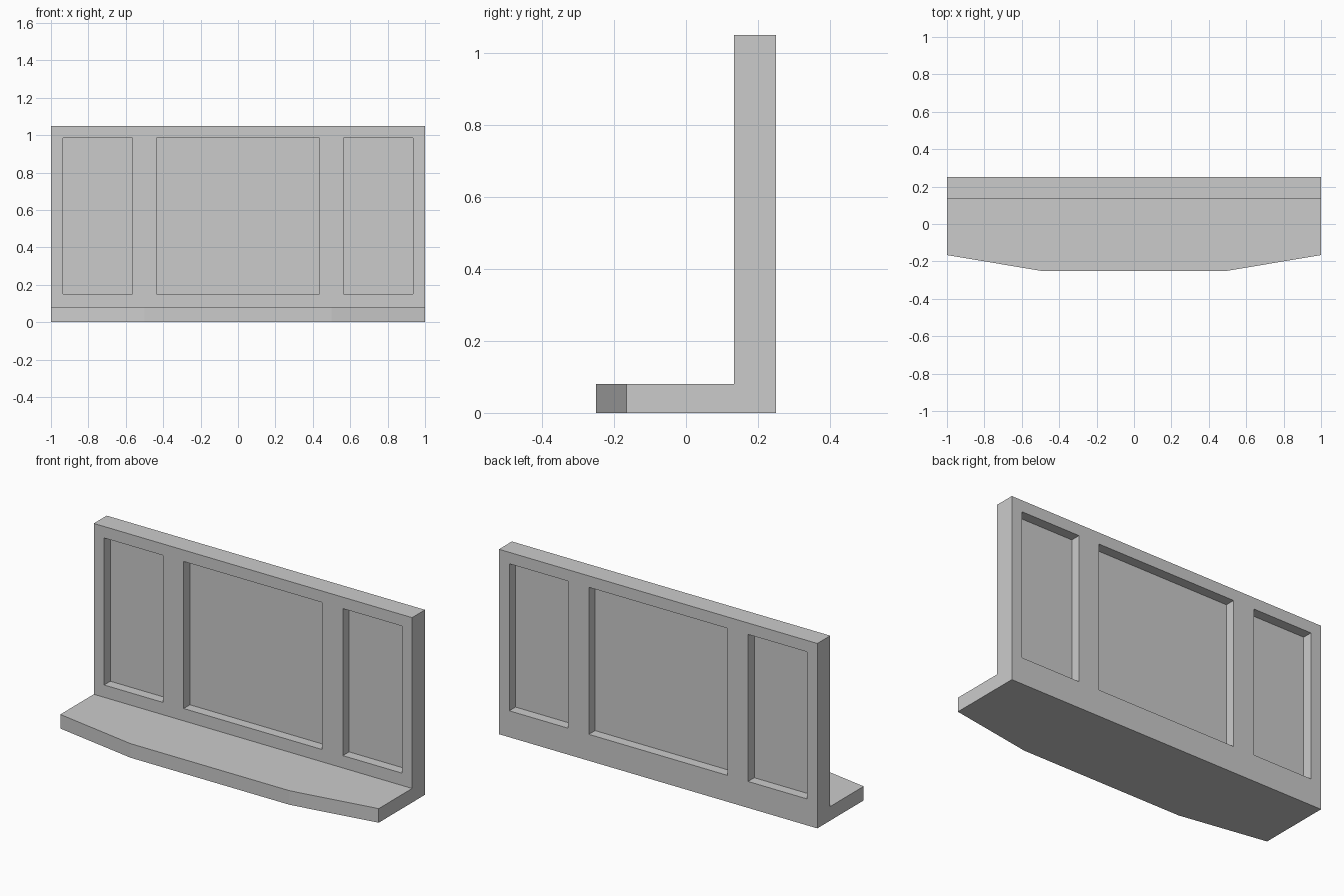
import bpy, bmesh
from mathutils import Vector

if "Cube" in bpy.data.objects:
    bpy.data.objects.remove(bpy.data.objects["Cube"])

WALL_FRONT, BACK = 0.134, 0.25
XS = [-1, -0.935, -0.565, -0.435, 0.435, 0.565, 0.935, 1]
ZS = [0, 0.15, 0.985, 1.05]


def finish(name, bm):
    bmesh.ops.dissolve_limit(bm, angle_limit=0.001, verts=bm.verts, edges=bm.edges)
    bmesh.ops.recalc_face_normals(bm, faces=bm.faces)
    me = bpy.data.meshes.new(name)
    bm.to_mesh(me)
    bm.free()
    ob = bpy.data.objects.new(name, me)
    bpy.context.collection.objects.link(ob)
    return ob


def extrude(bm, offset):
    bmesh.ops.solidify
    res = bmesh.ops.extrude_face_region(bm, geom=bm.faces[:], use_keep_orig=True)
    verts = [g for g in res["geom"] if isinstance(g, bmesh.types.BMVert)]
    bmesh.ops.translate(bm, verts=verts, vec=Vector(offset))


# Wall frame: grid of cells with three openings left out, then given thickness
bm = bmesh.new()
grid = [[bm.verts.new((x, WALL_FRONT, z)) for z in ZS] for x in XS]
for i in range(len(XS) - 1):
    for j in range(len(ZS) - 1):
        if not (j == 1 and i % 2 == 1):
            bm.faces.new((grid[i][j], grid[i + 1][j], grid[i + 1][j + 1], grid[i][j + 1]))
extrude(bm, (0, BACK - WALL_FRONT, 0))
finish("window_frame", bm)

# Base slab with chamfered front corners
bm = bmesh.new()
outline = [(-1, WALL_FRONT), (-1, -0.166), (-0.5, -0.25),
           (0.5, -0.25), (1, -0.166), (1, WALL_FRONT)]
bm.faces.new([bm.verts.new((x, y, 0)) for x, y in outline])
extrude(bm, (0, 0, 0.08))
finish("base_slab", bm)

# Thin panes set halfway into the openings
mid = (WALL_FRONT + BACK) / 2
for name, i in (("left_pane", 1), ("centre_pane", 3), ("right_pane", 5)):
    bm = bmesh.new()
    bm.faces.new([bm.verts.new((x, mid - 0.002, z)) for x, z in (
        (XS[i], ZS[1]), (XS[i + 1], ZS[1]), (XS[i + 1], ZS[2]), (XS[i], ZS[2]))])
    extrude(bm, (0, 0.004, 0))
    finish(name, bm)
